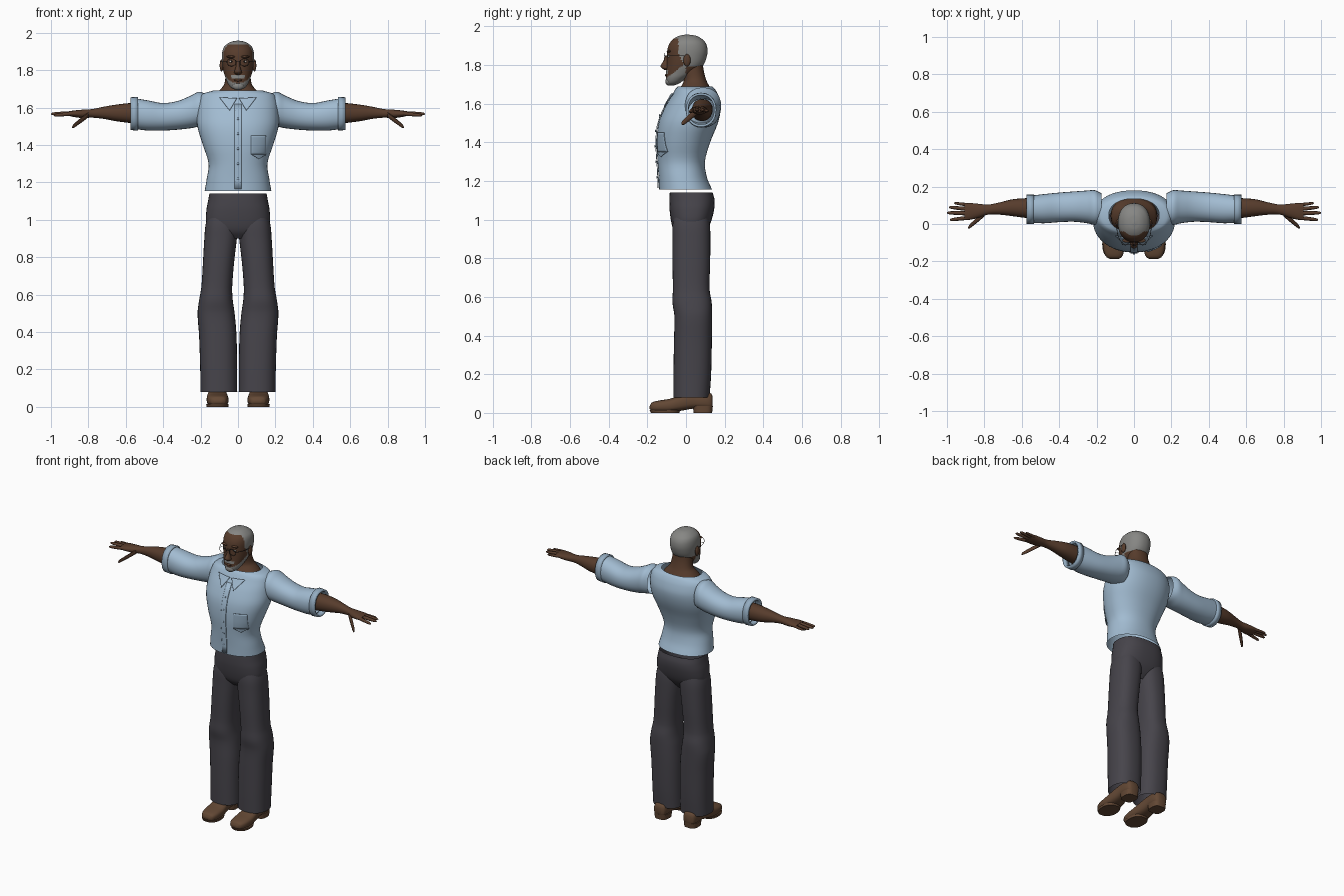
import bpy, bmesh, math
from mathutils import Vector

if "Cube" in bpy.data.objects:
    bpy.data.objects.remove(bpy.data.objects["Cube"])


def material(name, rgb):
    m = bpy.data.materials.new(name)
    m.diffuse_color = (*rgb, 1)
    m.use_nodes = True
    m.node_tree.nodes["Principled BSDF"].inputs["Base Color"].default_value = m.diffuse_color
    return m


SHIRT = material("pale blue cloth", (0.36, 0.50, 0.64))
TRIM = material("blue trim", (0.30, 0.42, 0.54))
PANTS = material("charcoal cloth", (0.062, 0.058, 0.070))
SKIN = material("brown skin", (0.095, 0.045, 0.025))
HAIR = material("grey hair", (0.24, 0.24, 0.23))
SHOE = material("brown leather", (0.125, 0.065, 0.035))
WIRE = material("dark wire", (0.03, 0.03, 0.03))
EYE = material("eye white", (0.45, 0.42, 0.38))


def sample(rings, t):
    """Smoothly interpolate ring values (t, a0, a1, b0, b1) at t."""
    n = len(rings)
    i = 0
    while i < n - 2 and t > rings[i + 1][0]:
        i += 1
    p, q = rings[i], rings[i + 1]
    h = q[0] - p[0]
    u = (t - p[0]) / h

    def slope(j, k):
        lo, hi = max(j - 1, 0), min(j + 1, n - 1)
        return (rings[hi][k] - rings[lo][k]) / (rings[hi][0] - rings[lo][0])

    out = []
    for k in range(1, 5):
        out.append((2*u**3 - 3*u*u + 1) * p[k] + (u**3 - 2*u*u + u) * h * slope(i, k)
                   + (3*u*u - 2*u**3) * q[k] + (u**3 - u*u) * h * slope(i + 1, k))
    return out


def finish(name, bm, mats, mirror=False, solid=0, angle=50):
    bmesh.ops.recalc_face_normals(bm, faces=bm.faces)
    me = bpy.data.meshes.new(name)
    bm.to_mesh(me)
    bm.free()
    ob = bpy.data.objects.new(name, me)
    bpy.context.collection.objects.link(ob)
    for m in mats:
        me.materials.append(m)
    if solid:
        ob.modifiers.new("thickness", 'SOLIDIFY').thickness = solid
    if mirror:
        md = ob.modifiers.new("mirror", 'MIRROR')
        md.use_mirror_merge = False
    bpy.ops.object.select_all(action='DESELECT')
    ob.select_set(True)
    bpy.context.view_layer.objects.active = ob
    bpy.ops.object.shade_smooth_by_angle(angle=math.radians(angle))
    return ob


PLACE = {'X': lambda t, a, b: (t, a, b),   # a = y, b = z
         'Y': lambda t, a, b: (a, t, b),   # a = x, b = z
         'Z': lambda t, a, b: (a, b, t)}   # a = x, b = y


def loft(name, mat, axis, rings, sides=28, steps=4, power=2.2, caps=True, rule=None, extra=None, **kw):
    """Skin of superellipse rings along an axis."""
    bm = bmesh.new()
    ts = [p[0] + (q[0] - p[0]) * s / steps for p, q in zip(rings, rings[1:]) for s in range(steps)]
    ts.append(rings[-1][0])
    loops = []
    for t in ts:
        a0, a1, b0, b1 = sample(rings, t)
        loop = []
        for k in range(sides):
            w = 2 * math.pi * k / sides
            c, s = math.cos(w), math.sin(w)
            a = (a0 + a1) / 2 + (a1 - a0) / 2 * math.copysign(abs(c) ** (2 / power), c)
            b = (b0 + b1) / 2 + (b1 - b0) / 2 * math.copysign(abs(s) ** (2 / power), s)
            loop.append(bm.verts.new(PLACE[axis](t, a, b)))
        loops.append(loop)
    for l, m in zip(loops, loops[1:]):
        for k in range(sides):
            j = (k + 1) % sides
            bm.faces.new((l[k], l[j], m[j], m[k]))
    if caps:
        bm.faces.new(loops[0])
        bm.faces.new(loops[-1])
    if rule:
        for f in bm.faces:
            f.material_index = rule(f.calc_center_median())
    return finish(name, bm, [mat] + (extra or []), **kw)


def blob(name, mat, loc, size, mirror=False):
    bm = bmesh.new()
    bmesh.ops.create_uvsphere(bm, u_segments=16, v_segments=10, radius=1)
    for v in bm.verts:
        v.co = Vector(loc) + Vector(c * s for c, s in zip(v.co, size))
    return finish(name, bm, [mat], mirror)


def sym(rows):
    return [(z, -r, r, f, b) for z, r, f, b in rows]


# Shirt body, open at hem and neck
TORSO = sym([(1.155, .178, -.14, .135), (1.22, .167, -.142, .108), (1.30, .157, -.147, .098),
             (1.40, .188, -.152, .125), (1.50, .217, -.142, .165), (1.58, .218, -.11, .18),
             (1.64, .208, -.075, .168), (1.675, .185, -.055, .15), (1.69, .135, -.042, .135)])
loft("shirt_body", SHIRT, 'Z', TORSO, sides=48, caps=False)


def panel(name, mat, corners, lift=.006, n=10, **kw):
    """Thin cloth plate laid over the shirt front; corners are (x, z)."""
    bm = bmesh.new()
    A, B, C, D = (Vector(c) for c in corners)
    grid = []
    for i in range(n + 1):
        row = []
        for j in range(n + 1):
            p = A.lerp(B, j / n).lerp(D.lerp(C, j / n), i / n)
            a0, a1, b0, b1 = sample(TORSO, p.y)
            e = 1 - min(abs(p.x / a1), 1) ** 2.2
            row.append(bm.verts.new((p.x, (b0 + b1) / 2 - (b1 - b0) / 2 * e ** (1 / 2.2) - lift, p.y)))
        grid.append(row)
    for r, s in zip(grid, grid[1:]):
        for j in range(n):
            bm.faces.new((r[j], r[j + 1], s[j + 1], s[j]))
    bmesh.ops.remove_doubles(bm, verts=bm.verts, dist=1e-5)
    return finish(name, bm, [mat], solid=.004, **kw)


# Front placket, buttons, collar points and chest pocket
panel("placket", SHIRT, [(-.018, 1.165), (.018, 1.165), (.018, 1.62), (-.018, 1.62)])
panel("collar_point", SHIRT, [(.045, 1.585), (.045, 1.585), (.10, 1.655), (.006, 1.65)], .01, mirror=True)
panel("pocket", TRIM, [(.07, 1.35), (.15, 1.35), (.15, 1.45), (.07, 1.45)])
panel("pocket_point", TRIM, [(.11, 1.325), (.11, 1.325), (.15, 1.35), (.07, 1.35)])
for i in range(5):
    z = 1.22 + i * .08
    blob("button", TRIM, (0, sample(TORSO, z)[2] - .009, z), (.006, .003, .006))

# Sleeves and rolled cuffs
loft("sleeve", SHIRT, 'X', [(.175, .0, .165, 1.50, 1.675), (.21, -.005, .181, 1.498, 1.684),
     (.25, .004, .179, 1.49, 1.665), (.32, .012, .174, 1.482, 1.636), (.40, .01, .168, 1.477, 1.624),
     (.48, .004, .16, 1.477, 1.638), (.54, .006, .153, 1.484, 1.648)], caps=False, mirror=True)
loft("cuff", TRIM, 'X', [(.534, .0, .157, 1.476, 1.657), (.574, .0, .157, 1.480, 1.655)],
     steps=1, caps=False, solid=.012, mirror=True)

# Forearm running into the palm
loft("forearm", SKIN, 'X', [(.48, .03, .135, 1.51, 1.62), (.57, .032, .138, 1.517, 1.624),
     (.65, .042, .132, 1.527, 1.616), (.72, .05, .115, 1.54, 1.604), (.78, .05, .104, 1.546, 1.592),
     (.83, .034, .108, 1.544, 1.589), (.88, .022, .112, 1.55, 1.584), (.905, .024, .108, 1.556, 1.58)],
     sides=20, mirror=True)


# Fingers and thumb
def finger(name, start, end, r):
    rows = []
    for u, k in ((0, 1), (.35, 1), (.75, .85), (.93, .65), (1, .2)):
        x, y, z = Vector(start).lerp(Vector(end), u)
        rows.append((x, y - r * k, y + r * k, z - r * k, z + r * k))
    loft(name, SKIN, 'X', rows, sides=10, steps=2, power=2, mirror=True)


finger("index_finger", (.88, .034, 1.568), (.985, .022, 1.558), .0105)
finger("middle_finger", (.885, .057, 1.570), (1.0, .060, 1.566), .011)
finger("ring_finger", (.88, .079, 1.570), (.99, .090, 1.566), .0105)
finger("little_finger", (.87, .100, 1.566), (.962, .112, 1.562), .009)
finger("thumb", (.80, .055, 1.562), (.887, -.02, 1.495), .015)

# Trousers: hips and two flared legs
loft("hips", PANTS, 'Z', sym([(.90, .09, -.03, .07), (.935, .135, -.06, .10), (.98, .168, -.075, .126),
     (1.05, .169, -.085, .145), (1.10, .160, -.086, .148), (1.14, .153, -.084, .138)]),
     sides=40, power=2.5, caps=False)
loft("trouser_leg", PANTS, 'Z', [(.08, .004, .20, -.065, .122), (.20, .005, .202, -.065, .13),
     (.38, .008, .208, -.062, .134), (.50, .018, .216, -.06, .135), (.57, .028, .208, -.07, .133),
     (.64, .031, .196, -.068, .122), (.78, .02, .187, -.07, .125), (.90, .006, .180, -.07, .126),
     (.97, .0, .174, -.07, .124), (1.03, .005, .160, -.062, .115)],
     sides=32, power=2.4, caps=False, mirror=True)

# Shoes with heel blocks
loft("shoe", SHOE, 'Y', [(-.188, .085, .125, .02, .036), (-.178, .066, .146, .01, .053),
     (-.14, .053, .163, .005, .064), (-.08, .051, .168, .004, .074), (-.02, .058, .163, .012, .095),
     (.04, .064, .157, .022, .11), (.10, .064, .157, .02, .11), (.13, .072, .149, .02, .10),
     (.138, .085, .136, .03, .085)], sides=24, power=2.8, mirror=True)
loft("shoe_sole", SHOE, 'Z', [(.0, .052, .168, -.182, -.035), (.014, .05, .17, -.188, -.03)],
     steps=1, power=2.3, mirror=True)
loft("shoe_heel", SHOE, 'Z', [(.0, .066, .155, .04, .135), (.035, .063, .158, .035, .139)],
     steps=1, power=3, mirror=True)

# Neck spreading into the shoulders
loft("neck", SKIN, 'Z', sym([(1.62, .125, -.06, .145), (1.67, .118, -.04, .132), (1.69, .102, -.025, .121),
     (1.72, .076, -.012, .106), (1.77, .066, -.02, .092), (1.83, .062, -.02, .085)]))


# Head with hair and beard coloured by region
def hair_rule(c):
    scalp = c.z > 1.79 and c.y > -.04 + max(0, 1.86 - c.z) * .5
    beard = c.y < .0 and c.z < 1.742 + .75 * (c.y + .09)
    moustache = c.y < -.07 and abs(c.x) < .036 and 1.757 < c.z < 1.773
    return int(scalp or c.z > 1.935 or beard or moustache)


loft("head", SKIN, 'Z', sym([(1.695, .014, -.088, -.06), (1.705, .036, -.098, -.035),
     (1.73, .055, -.103, .0), (1.76, .067, -.103, .05), (1.80, .079, -.100, .09),
     (1.85, .085, -.098, .109), (1.89, .085, -.094, .110), (1.92, .077, -.08, .098),
     (1.94, .058, -.058, .075), (1.953, .033, -.03, .047), (1.958, .004, .0, .01)]),
     sides=72, steps=6, rule=hair_rule, extra=[HAIR])
loft("nose", SKIN, 'Z', sym([(1.775, .008, -.112, -.09), (1.784, .020, -.126, -.08),
     (1.795, .019, -.132, -.08), (1.82, .011, -.118, -.08), (1.85, .009, -.106, -.08)]), sides=16)
blob("lips", SKIN, (0, -.101, 1.747), (.022, .008, .007))
blob("chin_beard", HAIR, (0, -.088, 1.715), (.032, .019, .022))
blob("ear", SKIN, (.088, .005, 1.825), (.010, .019, .032), True)
blob("brow", SKIN, (.036, -.088, 1.872), (.026, .012, .007), True)
blob("eye", EYE, (.034, -.086, 1.846), (.013, .009, .007), True)
blob("pupil", WIRE, (.034, -.093, 1.846), (.005, .004, .005), True)

# Wire spectacles
bpy.ops.mesh.primitive_torus_add(location=(0, 0, 0), major_radius=.024, minor_radius=.0016,
                                 major_segments=28, minor_segments=6)
rim = bpy.context.object
rim.name = "spectacle_rim"
for v in rim.data.vertices:
    x, y, z = v.co
    v.co = (x + .035, z - .112, y * .85 + 1.842)
rim.data.materials.append(WIRE)
rim.modifiers.new("mirror", 'MIRROR')
loft("spectacle_arm", WIRE, 'Y', [(-.112, .058, .061, 1.846, 1.849), (-.06, .085, .088, 1.846, 1.849),
     (.01, .092, .095, 1.846, 1.849)], sides=6, mirror=True)
loft("spectacle_bridge", WIRE, 'X', [(-.012, -.1145, -.1115, 1.846, 1.849),
     (.012, -.1145, -.1115, 1.846, 1.849)], sides=6, steps=1)
